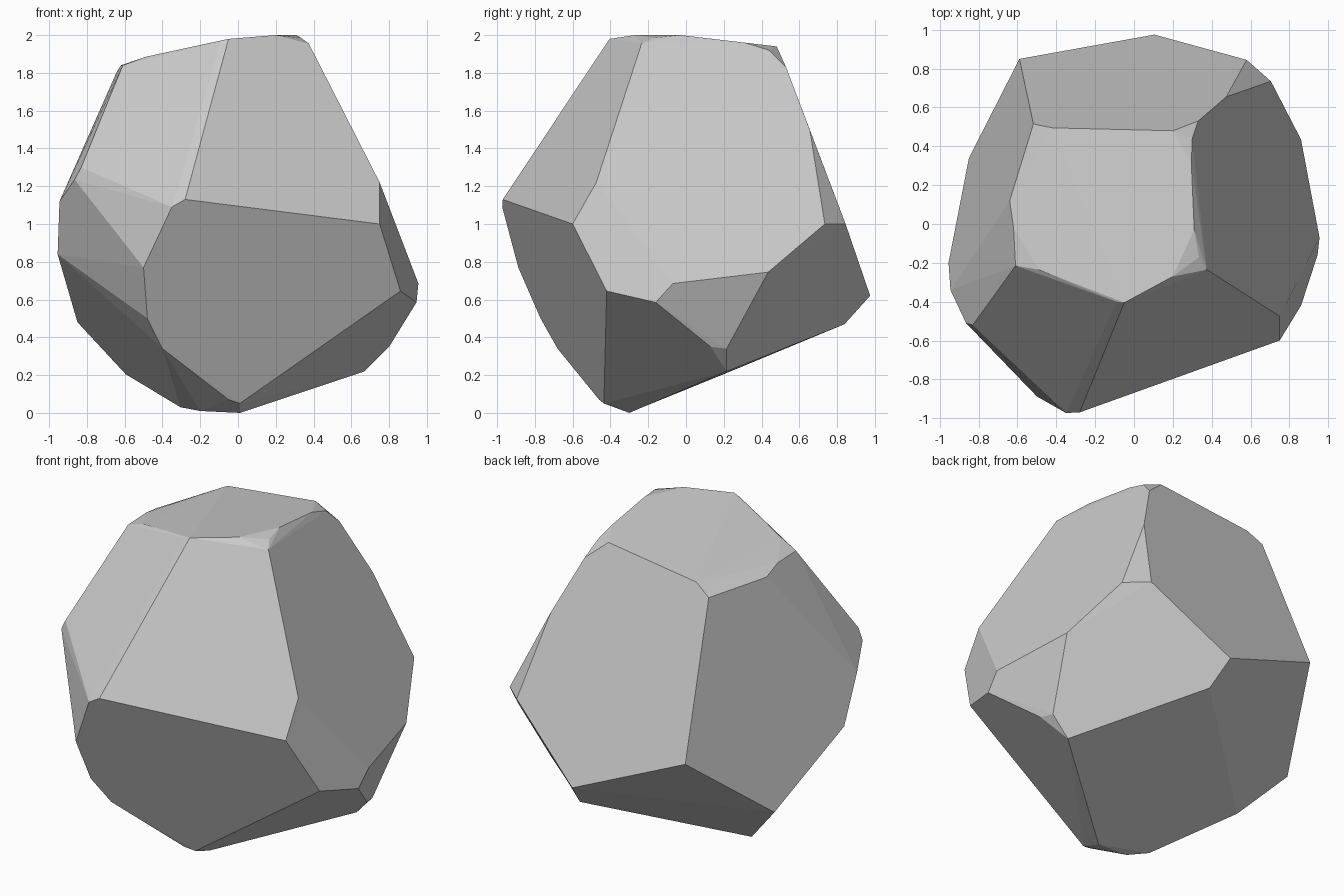
import bpy, bmesh, math

# Corners of the chipped boulder, grouped by region
lower_front = [(-.28, -.97, 1.13), (.75, -.6, 1.0), (.86, -.42, .645),
               (.01, -.435, .05), (-.05, -.46, .07), (-.4, -.68, .34),
               (-.48, -.77, .5), (-.5, -.888, .77), (-.35, -.973, 1.09)]
right_side = [(.75, -.475, 1.22), (.945, -.16, .585), (.955, -.07, .685),
              (.86, .435, .745), (.705, .735, 1.0), (.475, .655, 1.5),
              (.33, .53, 1.83), (.8, .13, .35), (.78, .215, .34)]
back = [(.58, .845, 1.0), (.105, .975, .62), (-.59, .85, .905),
        (-.518, .515, 1.80), (.145, .84, .47)]
left_side = [(-.85, .34, .48), (-.955, -.2, .84), (-.945, -.34, 1.12),
             (-.865, -.51, 1.235), (-.83, -.52, 1.3), (-.64, .12, 1.81),
             (-.62, -.02, 1.84), (-.61, -.215, 1.84)]
base = [(-.595, .2, .205), (.67, .215, .22), (.01, -.3, 0),
        (-.305, -.23, .03), (-.2, -.3, .01)]
crown = [(-.05, -.405, 1.98), (-.09, -.4, 1.967), (-.49, -.235, 1.885),
         (.375, -.235, 1.955), (.335, -.17, 1.985), (.2, -.27, 2.0),
         (.31, -.03, 2.0), (.295, .31, 1.96), (.2, .48, 1.94),
         (.3, .44, 1.92), (-.42, .495, 1.863)]

# Wrap the corners in a convex shell
bm = bmesh.new()
for co in lower_front + right_side + back + left_side + base + crown:
    bm.verts.new(co)
hull = bmesh.ops.convex_hull(bm, input=bm.verts)
loose = [v for v in bm.verts if not v.link_faces]
bmesh.ops.delete(bm, geom=loose, context='VERTS')

# Merge nearly coplanar triangles into clean flat facets
bmesh.ops.dissolve_limit(bm, angle_limit=math.radians(3),
                         verts=bm.verts, edges=bm.edges)
bmesh.ops.recalc_face_normals(bm, faces=bm.faces)

mesh = bpy.data.meshes.new("boulder")
bm.to_mesh(mesh)
bm.free()
boulder = bpy.data.objects.new("boulder", mesh)
bpy.context.collection.objects.link(boulder)
